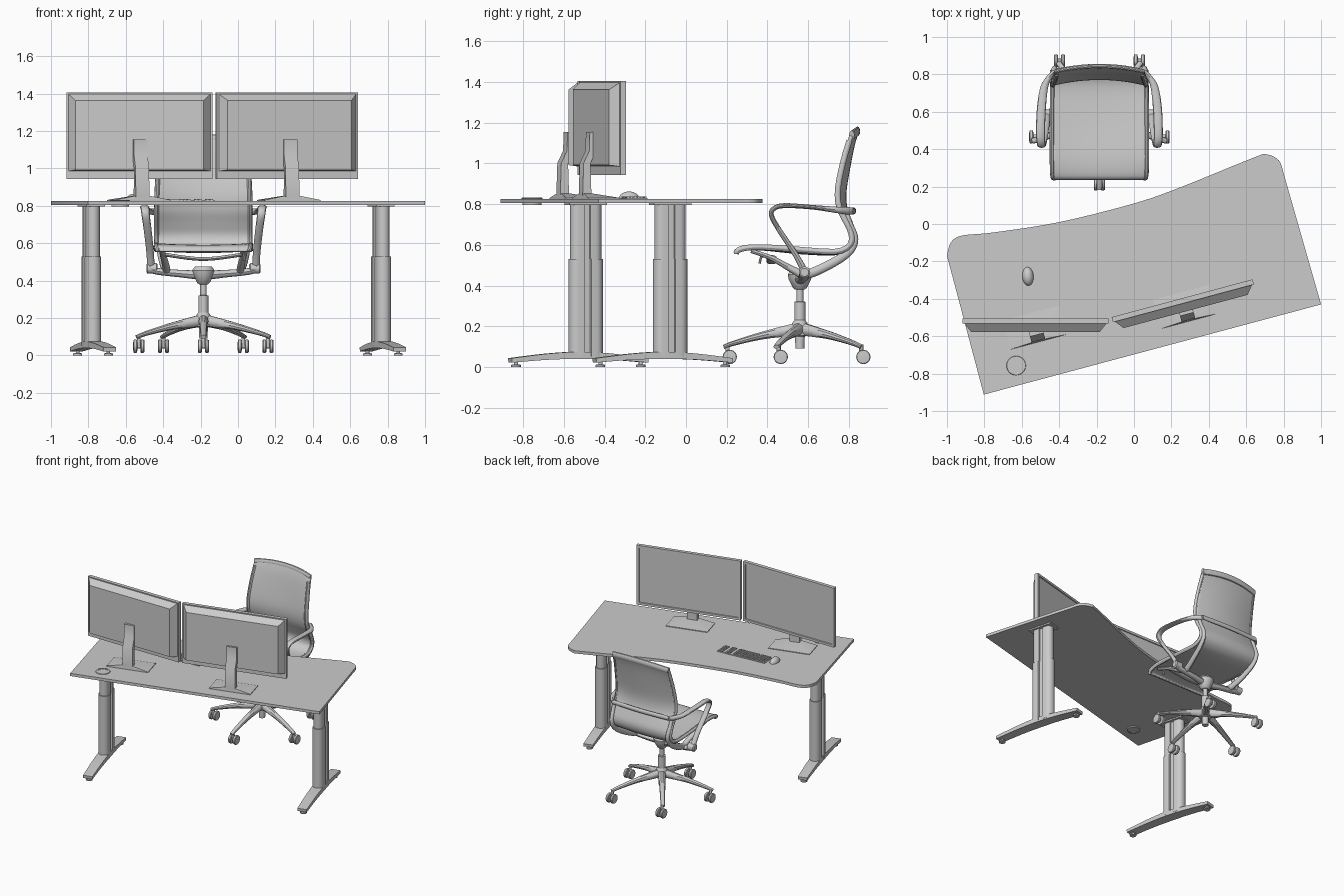
import bpy, bmesh, math
from mathutils import Matrix, Vector

ANG = math.radians(15)
CX, CY = -0.185, 0.56          # chair axis


def place(x, y, z=0, a=0):
    return Matrix.Translation((x, y, z)) @ Matrix.Rotation(a, 4, 'Z')


def finish(name, bm, mat=Matrix(), angle=35):
    bm.transform(mat)
    bmesh.ops.recalc_face_normals(bm, faces=bm.faces)
    me = bpy.data.meshes.new(name)
    bm.to_mesh(me)
    bm.free()
    me.shade_smooth()
    me.set_sharp_from_angle(angle=math.radians(angle))
    ob = bpy.data.objects.new(name, me)
    bpy.context.collection.objects.link(ob)
    return ob


def loft(name, rings, mat=Matrix(), caps=True):
    bm = bmesh.new()
    rows = [[bm.verts.new(p) for p in r] for r in rings]
    for a, b in zip(rows, rows[1:]):
        for i in range(len(a)):
            j = (i + 1) % len(a)
            bm.faces.new((a[i], a[j], b[j], b[i]))
    if caps:
        bm.faces.new(rows[0])
        bm.faces.new(rows[-1])
    return finish(name, bm, mat)


def prism(name, outline, z0, z1, mat=Matrix()):
    return loft(name, [[(x, y, z) for x, y in outline] for z in (z0, z1)], mat)


def box_into(bm, x, y, z, sx, sy, sz):
    bmesh.ops.create_cube(bm, size=1, matrix=Matrix.Translation((x, y, z)) @ Matrix.Diagonal((sx, sy, sz, 1)))


def lathe(name, prof, mat=Matrix(), n=28):
    return loft(name, [[(r * math.cos(2 * math.pi * i / n), r * math.sin(2 * math.pi * i / n), z)
                        for i in range(n)] for r, z in prof], mat)


def spline(pts, n=6):
    out = []
    P = [pts[0]] + list(pts) + [pts[-1]]
    for a, b, c, d in zip(P, P[1:], P[2:], P[3:]):
        for k in range(n):
            t = k / n
            out.append(tuple(0.5 * (2 * q + (r - p) * t + (2 * p - 5 * q + 4 * r - s) * t * t
                                    + (3 * q - p - 3 * r + s) * t ** 3) for p, q, r, s in zip(a, b, c, d)))
    return out + [tuple(pts[-1])]


def sweep(name, pts, ref, mat=Matrix(), n=12, smooth=6):
    """Sweep an elliptic (or n=4 box) section along points (x, y, z, width, thickness)."""
    if smooth:
        pts = spline(pts, smooth)
    ref, rings = Vector(ref).normalized(), []
    k, off = (math.sqrt(2), math.pi / 4) if n == 4 else (1, 0)
    for i, p in enumerate(pts):
        tan = Vector(pts[min(i + 1, len(pts) - 1)][:3]) - Vector(pts[max(i - 1, 0)][:3])
        nrm = tan.cross(ref).normalized()
        rings.append([Vector(p[:3]) + ref * math.cos(off + 2 * math.pi * j / n) * p[3] / 2 * k
                      + nrm * math.sin(off + 2 * math.pi * j / n) * p[4] / 2 * k for j in range(n)])
    return loft(name, rings, mat)


# --- desk top with curved user edge
edge = spline([(0.80, 0.27), (0.775, 0.34), (0.71, 0.372), (0.64, 0.355), (0.25, 0.197), (0, 0.11),
               (-0.4, 0.01), (-0.75, -0.045), (-0.92, -0.062), (-0.98, -0.10), (-1.0, -0.17)], 5)
prism("desk_top", [(-0.803, -0.912), (1.0, -0.43)] + edge, 0.805, 0.826)

# --- desk legs: grooved telescopic columns on arched feet
def column_outline(w, d):
    half = [(w, -0.55 * d), (w, -0.2 * d), (w * 0.7, -0.17 * d), (w * 0.7, 0.17 * d), (w, 0.2 * d), (w, 0.55 * d)]
    half += [(w * math.cos(a), d * (0.55 + 0.45 * math.sin(a))) for a in (math.pi * i / 10 for i in range(1, 6))]
    half += [(w * math.cos(a), d * (0.55 + 0.45 * math.sin(a))) for a in (math.pi * i / 10 for i in range(6, 10))]
    left = [(-w, 0.55 * d), (-w, 0.2 * d), (-w * 0.7, 0.17 * d), (-w * 0.7, -0.17 * d), (-w, -0.2 * d), (-w, -0.55 * d)]
    end = [(-x, -y) for x, y in half[6:]]
    return half + left + end


for side, x, y in (("left", -0.785, -0.493), ("right", 0.765, -0.078)):
    m = place(x, y, 0, ANG)
    prism(side + "_lower_column", column_outline(0.041, 0.086), 0.05, 0.53, m)
    prism(side + "_upper_column", column_outline(0.035, 0.078), 0.53, 0.80, m)
    prism(side + "_top_plate", [(-0.05, -0.095), (0.05, -0.095), (0.05, 0.095), (-0.05, 0.095)], 0.795, 0.806, m)
    sweep(side + "_foot", [(0, -0.385, 0.032, 0.07, 0.022), (0, -0.2, 0.05, 0.075, 0.03), (0, -0.035, 0.057, 0.08, 0.035),
                           (0, 0.13, 0.05, 0.075, 0.03), (0, 0.31, 0.032, 0.07, 0.022)], (1, 0, 0), m, 4)
    for fy in (-0.355, 0.28):
        lathe(side + "_levelling_pad", [(0.024, 0), (0.024, 0.01), (0.01, 0.013), (0.01, 0.03)], m @ Matrix.Translation((0, fy, 0)), 16)

# --- cable grommet
lathe("cable_grommet", [(0.036, 0.829), (0.036, 0.832), (0.050, 0.832), (0.052, 0.827), (0.047, 0.824),
                        (0.047, 0.797), (0.036, 0.797), (0.036, 0.80)], place(-0.63, -0.757))

# --- monitors and stands
for side, mm, sm in (("left", place(-0.527, -0.505), place(-0.53, -0.553, 0, ANG)),
                     ("right", place(0.257, -0.397, 0, ANG), place(0.272, -0.443, 0, ANG))):
    def rect(hw, z0, z1, y):
        return [(-hw, y, z0), (hw, y, z0), (hw, y, z1), (-hw, y, z1)]
    loft(side + "_monitor_panel", [rect(0.39, 0.944, 1.405, -0.028), rect(0.39, 0.944, 1.405, 0),
                                   rect(0.372, 0.962, 1.387, 0), rect(0.370, 0.964, 1.385, -0.006)], mm)
    loft(side + "_monitor_housing", [rect(0.38, 0.985, 1.398, -0.027), rect(0.343, 0.992, 1.363, -0.073)], mm)
    # low pyramid base
    base = [(-0.155, -0.08), (0.155, -0.08), (0.155, 0.08), (-0.155, 0.08)]
    loft(side + "_stand_base", [[(x, y, 0.826) for x, y in base], [(x, y, 0.831) for x, y in base],
                                [(x * 0.3, -0.05 + y * 0.3, 0.852) for x, y in base]], sm)
    sweep(side + "_stand_neck", [(0, -0.055, 0.84, 0.075, 0.045), (0, -0.055, 1.0, 0.075, 0.035),
                                 (0, -0.028, 1.06, 0.075, 0.03), (0, -0.026, 1.155, 0.075, 0.03)], (1, 0, 0), sm, 4, 0)

# --- keyboard
bm = bmesh.new()
box_into(bm, 0, 0, 0.828, 0.39, 0.105, 0.004)
for r in range(6):
    for c in range(19):
        if c in (13, 16) or (r == 0 and 3 < c < 9):
            continue
        box_into(bm, -0.18 + c * 0.02, -0.043 + r * 0.0172, 0.833, 0.015, 0.012, 0.007)
box_into(bm, -0.05, -0.043, 0.833, 0.095, 0.012, 0.007)
finish("keyboard", bm, place(-0.325, -0.255, 0, math.radians(4)))

# --- mouse
bm = bmesh.new()
bmesh.ops.create_uvsphere(bm, u_segments=24, v_segments=14, radius=1)
for v in bm.verts:
    v.co = Vector((v.co.x * 0.03, v.co.y * 0.05, 0.828 + max(v.co.z, 0) * 0.034))
bmesh.ops.remove_doubles(bm, verts=bm.verts, dist=0.0002)
finish("mouse", bm, place(-0.567, -0.28, 0, math.radians(4)))

# --- chair star base with twin castors
chair = place(CX, CY)
for k in range(5):
    a = math.radians(-90 + 72 * k)
    c, s = math.cos(a), math.sin(a)
    sweep("base_leg", [(0.02 * c, 0.02 * s, 0.185, 0.055, 0.065), (0.18 * c, 0.18 * s, 0.155, 0.042, 0.04),
                       (0.32 * c, 0.32 * s, 0.118, 0.034, 0.026), (0.375 * c, 0.375 * s, 0.098, 0.03, 0.022)], (-s, c, 0), chair, 10)
    cx, cy = 0.363 * c, 0.363 * s
    lathe("castor_stem", [(0.01, 0.05), (0.01, 0.11)], chair @ place(cx, cy + 0.008), 12)
    for sx in (-1, 1):
        lathe("castor_wheel", [(0.02, -0.011), (0.032, -0.01), (0.035, -0.006), (0.035, 0.006), (0.032, 0.01), (0.02, 0.011)],
              chair @ Matrix.Translation((cx + sx * 0.019, cy + 0.018, 0.049)) @ Matrix.Rotation(math.pi / 2, 4, 'Y'), 24)
    lathe("castor_axle", [(0.012, -0.02), (0.012, 0.02)],
          chair @ Matrix.Translation((cx, cy + 0.018, 0.049)) @ Matrix.Rotation(math.pi / 2, 4, 'Y'), 12)

# --- gas lift and tilt mechanism
lathe("gas_lift", [(0.022, 0.09), (0.024, 0.15), (0.042, 0.155), (0.038, 0.215), (0.027, 0.23), (0.027, 0.32),
                   (0.017, 0.322), (0.017, 0.39)], chair)
lathe("tilt_housing", [(0.024, 0.38), (0.035, 0.39), (0.055, 0.43), (0.06, 0.455), (0.045, 0.475)], chair)
sweep("arm_yoke", [(-0.285, 0.02, 0.475, 0.05, 0.035), (-0.26, 0.02, 0.452, 0.05, 0.035), (-0.12, 0.015, 0.437, 0.05, 0.04),
                   (0, 0, 0.43, 0.06, 0.05), (0.12, 0.015, 0.437, 0.05, 0.04), (0.26, 0.02, 0.452, 0.05, 0.035),
                   (0.285, 0.02, 0.475, 0.05, 0.035)], (0, 1, 0), chair)

# --- seat and back: one continuous curved shell (y, z, half width, backward bulge, sag)
rows = spline([(0.245, 0.555, 0.252, 0, 0.0), (0.26, 0.578, 0.262, 0, 0.003), (0.36, 0.592, 0.265, 0, 0.01),
               (0.56, 0.578, 0.265, 0, 0.015), (0.73, 0.568, 0.263, 0.005, 0.01), (0.80, 0.595, 0.262, 0.01, 0.005),
               (0.815, 0.645, 0.262, 0.015, 0), (0.79, 0.71, 0.262, 0.02, 0), (0.755, 0.78, 0.262, 0.03, 0),
               (0.745, 0.86, 0.26, 0.035, 0), (0.763, 0.97, 0.254, 0.035, -0.005), (0.792, 1.08, 0.245, 0.03, -0.015),
               (0.812, 1.135, 0.24, 0.03, -0.025)], 4)
bm = bmesh.new()
NX = 16
grid = []
for y, z, hw, bulge, sag in rows:
    us = [2 * i / NX - 1 for i in range(NX + 1)]
    grid.append([bm.verts.new((CX + hw * u, y + bulge * (1 - u * u), z - sag * (1 - u * u))) for u in us])
for a, b in zip(grid, grid[1:]):
    for i in range(NX):
        bm.faces.new((a[i], a[i + 1], b[i + 1], b[i]))
shell = finish("seat_and_back", bm)
sol = shell.modifiers.new("thickness", 'SOLIDIFY')
sol.thickness, sol.offset = 0.018, 0
top = [(CX + 0.238 * u, 0.815 + 0.028 * (1 - u * u), 1.138 + 0.02 * (1 - u * u), 0.026, 0.048) for u in (-1, -0.75, -0.4, 0, 0.4, 0.75, 1)]
sweep("back_top_roll", top, (0, 1, 0))

# --- side rails, V frames, arms
for side, s in (("left", -1), ("right", 1)):
    sweep(side + "_side_rail", [(CX + s * (r[2] - 0.012), r[0], r[1] - 0.002, 0.026, 0.03) for r in rows[1::3]], (1, 0, 0), n=10, smooth=2)
    sweep(side + "_support_frame", [(CX + s * 0.225, 0.32, 0.57, 0.03, 0.02), (CX + s * 0.215, 0.42, 0.535, 0.035, 0.025),
                                    (CX + s * 0.20, 0.53, 0.475, 0.04, 0.035), (CX + s * 0.20, 0.59, 0.455, 0.04, 0.045),
                                    (CX + s * 0.22, 0.70, 0.50, 0.035, 0.045), (CX + s * 0.235, 0.80, 0.565, 0.03, 0.04),
                                    (CX + s * 0.24, 0.832, 0.63, 0.03, 0.03), (CX + s * 0.245, 0.805, 0.71, 0.028, 0.025),
                                    (CX + s * 0.245, 0.785, 0.77, 0.028, 0.025)], (1, 0, 0))
    sweep(side + "_arm_loop", [(CX + s * 0.28, 0.59, 0.455, 0.04, 0.035), (CX + s * 0.285, 0.54, 0.55, 0.04, 0.028),
                               (CX + s * 0.298, 0.46, 0.67, 0.042, 0.025), (CX + s * 0.308, 0.42, 0.745, 0.044, 0.024),
                               (CX + s * 0.312, 0.435, 0.78, 0.046, 0.024), (CX + s * 0.315, 0.49, 0.793, 0.048, 0.024),
                               (CX + s * 0.31, 0.62, 0.785, 0.048, 0.022), (CX + s * 0.295, 0.73, 0.773, 0.042, 0.03),
                               (CX + s * 0.268, 0.785, 0.768, 0.035, 0.035), (CX + s * 0.235, 0.82, 0.767, 0.035, 0.035)], (1, 0, 0))
    lathe(side + "_arm_pivot", [(0.02, -0.03), (0.028, -0.024), (0.028, 0.024), (0.02, 0.03)],
          Matrix.Translation((CX + s * 0.275, 0.583, 0.465)) @ Matrix.Rotation(math.pi / 2, 4, 'Y'))

# --- rear crossbar behind the back, under-seat crossbar and lever
sweep("back_crossbar", [(CX - 0.24, 0.815, 0.767, 0.022, 0.034), (CX, 0.825, 0.767, 0.022, 0.034), (CX + 0.24, 0.815, 0.767, 0.022, 0.034)], (0, 1, 0))
sweep("seat_crossbar", [(CX - 0.215, 0.42, 0.54, 0.05, 0.02), (CX, 0.42, 0.515, 0.05, 0.02), (CX + 0.215, 0.42, 0.54, 0.05, 0.02)], (0, 1, 0))
sweep("height_lever", [(CX + 0.2, 0.39, 0.55, 0.012, 0.012), (CX + 0.215, 0.37, 0.54, 0.012, 0.012), (CX + 0.22, 0.362, 0.508, 0.016, 0.012)], (1, 0, 0), n=8)
